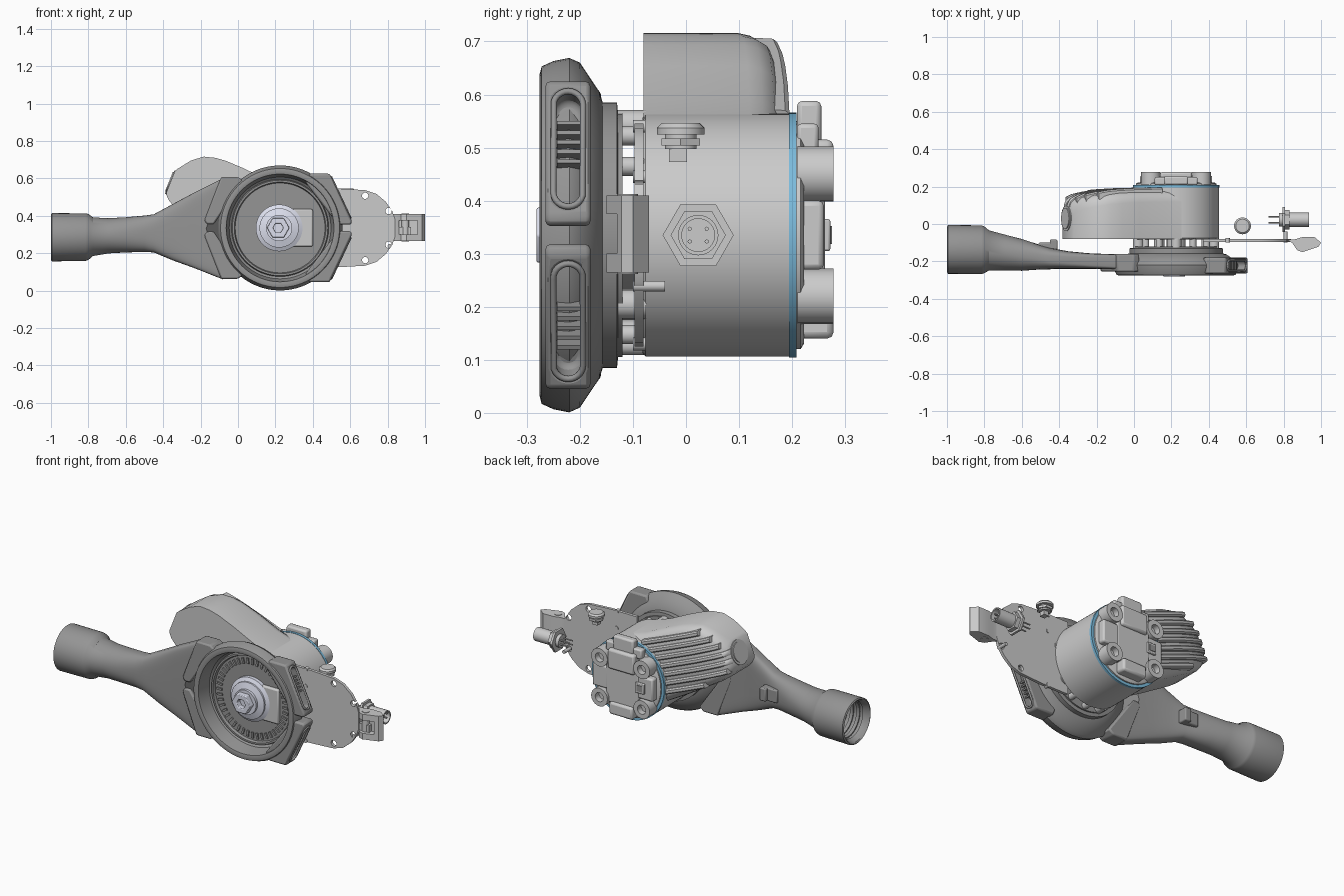
import bpy, bmesh
from math import sin, cos, pi, copysign
from mathutils import Vector

if "Cube" in bpy.data.objects:
    bpy.data.objects.remove(bpy.data.objects["Cube"])

CX, CZ = 0.225, 0.335          # main axis of the machine (runs along y)
MAP = {'y': lambda a, b, c: (a, c, b), 'z': lambda a, b, c: (a, b, c), 'x': lambda a, b, c: (c, a, b)}

def mat(name, col):
    m = bpy.data.materials.new(name)
    m.diffuse_color = (*col, 1)
    m.use_nodes = True
    m.node_tree.nodes["Principled BSDF"].inputs["Base Color"].default_value = m.diffuse_color
    return m
BLUE = mat("blue", (0.2, 0.5, 0.72))
STEEL = mat("pale_steel", (0.72, 0.74, 0.85))
DARK = mat("dark_grey", (0.3, 0.3, 0.3))

def finish(name, bm, bevel=0, m=None):
    bmesh.ops.remove_doubles(bm, verts=bm.verts, dist=1e-5)
    bmesh.ops.recalc_face_normals(bm, faces=bm.faces)
    me = bpy.data.meshes.new(name)
    bm.to_mesh(me)
    bm.free()
    o = bpy.data.objects.new(name, me)
    bpy.context.collection.objects.link(o)
    if m:
        me.materials.append(m)
    if bevel:
        b = o.modifiers.new("bevel", 'BEVEL')
        b.width, b.segments, b.limit_method = bevel, 2, 'ANGLE'
    return o

def loft(name, sections, caps=True, **kw):
    bm = bmesh.new()
    rings = [[bm.verts.new(p) for p in s] for s in sections]
    n = len(rings[0])
    for A, B in zip(rings, rings[1:]):
        for i in range(n):
            j = (i + 1) % n
            bm.faces.new((A[i], A[j], B[j], B[i]))
    if caps:
        bm.faces.new(rings[0])
        bm.faces.new(rings[-1])
    return finish(name, bm, **kw)

def lathe(name, prof, c=(CX, CZ), axis='y', segs=72, **kw):
    secs = [[MAP[axis](c[0] + r * cos(2 * pi * i / segs), c[1] + r * sin(2 * pi * i / segs), h)
             for i in range(segs)] for r, h in prof]
    bm = bmesh.new()
    for A, B in zip(secs, secs[1:]):
        for i in range(segs):
            j = (i + 1) % segs
            bm.faces.new([bm.verts.new(p) for p in (A[i], A[j], B[j], B[i])])
    bmesh.ops.remove_doubles(bm, verts=bm.verts, dist=1e-5)
    bmesh.ops.dissolve_degenerate(bm, edges=bm.edges, dist=1e-5)
    return finish(name, bm, **kw)

def cyl(name, c, r, lo, hi, axis='y', segs=24, hole=0, **kw):
    return lathe(name, [(hole, lo), (r, lo), (r, hi), (hole, hi), (hole, lo)] if hole else
                 [(0, lo), (r, lo), (r, hi), (0, hi)], c, axis, segs, **kw)

def prism(name, pts, lo, hi, axis='y', **kw):
    return loft(name, [[MAP[axis](a, b, h) for a, b in pts] for h in (lo, hi)], **kw)

def box(name, x, y, z, **kw):
    return prism(name, [(x[0], y[0]), (x[1], y[0]), (x[1], y[1]), (x[0], y[1])], z[0], z[1], 'z', **kw)

def cut(o, cutter):
    md = o.modifiers.new("cut", 'BOOLEAN')
    md.object, md.operation, md.solver = cutter, 'DIFFERENCE', 'EXACT'
    bpy.context.view_layer.objects.active = o
    bpy.ops.object.modifier_apply(modifier=md.name)
    bpy.data.objects.remove(cutter)

def flip(pts):
    return [(a, 2 * CZ - b) for a, b in pts]

# shroud bowl with recessed front floor
lathe("shroud_bowl", [(0, -.12), (.23, -.12), (.23, -.128), (.25, -.13), (.25, -.157), (.27, -.163),
      (.325, -.2), (.334, -.22), (.328, -.25), (.318, -.272), (.303, -.276), (.288, -.272), (.283, -.25),
      (.272, -.195), (.26, -.185), (.255, -.2), (.245, -.2), (.24, -.185), (0, -.185)], segs=96, m=DARK)
for i in range(44):
    a = 2 * pi * i / 44
    d, t = Vector((cos(a), sin(a))), Vector((-sin(a), cos(a)))
    c = Vector((CX, CZ))
    prism("floor_vent_rib", [c + d * r + t * s for r, s in ((.195, -.006), (.228, -.006), (.228, .006), (.195, .006))],
          -.193, -.18, m=DARK)

# spindle hub and clamp pad
box("spindle_pad", (.2, .40), (-.205, -.18), (.235, .435), bevel=.008)
lathe("spindle_washer", [(0, -.18), (.125, -.18), (.125, -.205), (.105, -.215), (.105, -.225), (.07, -.235), (.07, -.25), (0, -.25)],
      (CX - .005, CZ), m=STEEL)
cyl("spindle_nut", (CX - .01, CZ), .06, -.282, -.245, segs=6, hole=.028, bevel=.004, m=STEEL)

# right wings of the shroud with vent slots
wing = [(.38, .625), (.49, .625), (.61, .37), (.603, .352), (.535, .352), (.36, .58)]
P, Q = Vector((.61, .37)), Vector((.49, .625))
for f in (lambda p: p, flip):
    w = prism("shroud_wing", f(wing), -.265, -.18, bevel=.01, m=DARK)
    p, q = (Vector(v) for v in f([P, Q]))
    mid, d = (p + q) / 2, (q - p).normalized()
    n = Vector((d.y, -d.x))
    n = n if n.x > 0 else -n
    def stadium(off):
        out = []
        for i in range(24):
            a = 2 * pi * i / 24
            s = .09 * copysign(1, cos(a)) + .03 * cos(a)
            h = mid + d * s + n * off
            out.append((h.x, -.222 + .028 * sin(a), h.y))
        return out
    cut(w, loft("slot_cutter", [stadium(-.05), stadium(.03)]))
    cu = bpy.data.curves.new("slot_lip", 'CURVE')
    cu.dimensions, cu.bevel_depth, cu.bevel_resolution = '3D', .006, 2
    sp = cu.splines.new('POLY')
    sp.points.add(23)
    for pt, v in zip(sp.points, stadium(0)):
        pt.co = (*v, 1)
    sp.use_cyclic_u = True
    cu.materials.append(DARK)
    bpy.context.collection.objects.link(bpy.data.objects.new("slot_lip", cu))
    for k in range(5):
        g = mid + d * (-.02 + k * .02)
        prism("slot_fin", [g + d * a + n * b for a, b in ((-.004, -.05), (.004, -.05), (.004, -.012), (-.004, -.012))],
              -.243, -.2, m=DARK)
    # left collar strips where the duct meets the bowl
    prism("duct_collar", f([(-.09, .607), (0, .607), (.03, .585), (-.10, .40), (-.13, .355), (-.165, .355), (-.18, .375)]),
          -.255, -.16, bevel=.008, m=DARK)

# suction duct: threaded cuff, neck, flat funnel
def sec(x, cy, cz, ry, rz, n=2, k=0):
    out = []
    for i in range(48):
        a = 2 * pi * i / 48
        c, s = cos(a), sin(a)
        y = ry * copysign(abs(c) ** (2 / n), c)
        z = rz * copysign(abs(s) ** (2 / n), s)
        out.append((x + k * abs(z), cy + y, cz + z))
    return out
bore = [sec(-.80 - i * .02, -.137, .286, r, r) for i in range(9) for r in ((.105, .112) if i % 2 else (.112, .105))]
loft("suction_duct", [sec(-.70, -.15, .29, .085, .085), sec(-.78, -.138, .287, .09, .09)] + bore + [
    sec(-.995, -.136, .285, .116, .116), sec(-1, -.136, .285, .12, .123), sec(-.995, -.136, .285, .13, .129),
    sec(-.815, -.137, .286, .13, .127), sec(-.80, -.138, .287, .125, .123), sec(-.775, -.141, .288, .107, .103),
    sec(-.69, -.153, .293, .096, .094), sec(-.6, -.165, .298, .085, .094, 2.2), sec(-.5, -.178, .304, .065, .097, 2.6),
    sec(-.45, -.185, .306, .057, .102, 3), sec(-.35, -.193, .312, .047, .15, 4),
    sec(-.25, -.198, .322, .042, .2, 6, .06), sec(-.17, -.202, .33, .04, .27, 10, .33)], m=DARK)
box("duct_clip_base", (-.51, -.41), (-.15, -.1), (.27, .345), bevel=.006, m=DARK)
box("duct_clip_hook", (-.45, -.41), (-.15, -.083), (.27, .345), bevel=.006, m=DARK)

# motor housing, blue seal ring, open neck with posts
lathe("motor_housing", [(0, -.082), (.222, -.082), (.229, -.076), (.229, .195), (0, .195)], segs=96)
lathe("seal_ring", [(0, .194), (.231, .194), (.231, .208), (0, .208)], segs=96, m=BLUE)
for i in range(14):
    a = 2 * pi * (i + .5) / 14
    cyl("neck_post", (CX + .208 * cos(a), CZ + .208 * sin(a)), .018 if i % 3 else .028, -.13, -.075, segs=16)
cyl("spindle_shaft", (CX, CZ), .05, -.13, -.075)

# grille lobe: lofted along its own axis (u outward, v across)
def W(u, v, y):
    return (CX - .93 * u + .37 * v, y, CZ + .37 * u + .93 * v)
ST = [(0, -.2, .226, .193), (.155, -.17, .214, .193), (.3, -.15, .224, .19), (.4, -.134, .226, .185),
      (.46, -.124, .22, .18), (.52, -.114, .203, .17), (.575, -.1, .159, .158), (.608, -.082, .115, .143),
      (.626, -.064, .09, .125), (.634, -.05, .075, .11)]
body = []
for u, lo, hi, y in ST:
    y -= .014
    body.append([W(u, v, h) for v, h in ((lo, -.08), (hi, -.08), (hi, y - .06), (hi - .006, y - .035),
                 (hi - .02, y - .013), (hi - .045, y), (lo + .045, y), (lo + .02, y - .013),
                 (lo + .006, y - .035), (lo, y - .06))])
loft("grille_lobe", body)
for i in range(7):
    v = -.105 + i * .047
    run = [s for s in ST[1:] if s[1] + .012 < v < s[2] - .012]
    secs = [[W(u, v + a, y + b) for a, b in ((-.016, -.04), (-.014, -.006), (-.007, .002), (.007, .002), (.014, -.006), (.016, -.04))]
            for u, lo, hi, y in run]
    loft("grille_rib", secs)
for r, h in ((.068, .638), (.056, .643)):
    loft("lobe_end_button", [[W(u, .01 + r * cos(2 * pi * k / 32), .03 + r * sin(2 * pi * k / 32)) for k in range(32)]
                             for u in (.6, h)])

# rear battery interface
lathe("rear_disc", [(0, .2), (.215, .2), (.215, .216), (.205, .222), (0, .222)])
box("rear_plate", (.12, .33), (.21, .262), (.2, .47), bevel=.008)
box("rear_top_block", (.14, .31), (.21, .278), (.40, .515), bevel=.012)
box("rear_bottom_block", (.15, .30), (.21, .278), (.14, .21), bevel=.012)
for sx in (-1, 1):
    box("rear_side_bar", sorted((CX + sx * .09, CX + sx * .193)), (.21, .26), (.27, .4), bevel=.01)
    for sz in (-1, 1):
        c = (CX + sx * .135, CZ + sz * .115)
        cyl("rear_screw_boss", c, .052, .21, .278, hole=.026)
        cyl("rear_screw", c, .027, .21, .245, segs=6)
box("rear_socket", (.08, .135), (.22, .272), (.305, .365), bevel=.004)
box("socket_opening", (.09, .125), (.22, .275), (.318, .352), m=DARK)
box("latch_base", (.11, .34), (.209, .25), (.49, .545), bevel=.008)
box("latch_tab", (.16, .29), (.209, .255), (.5, .588), bevel=.01)

# side mounting plate with holes and screws
half = [(.37, .545), (.54, .545), (.68, .537), (.74, .517), (.79, .475), (.825, .425), (.84, .38)]
plate = prism("side_plate", half + flip(half)[::-1], -.097, -.08)
for x, z in ((.68, .507), (.805, .425)):
    for zz in (z, 2 * CZ - z):
        cut(plate, cyl("hole_cutter", (x, zz), .017, -.12, -.05))
cyl("plate_pin", (.81, .239), .01, -.1, -.04)
for z in (.445, .13, .54):
    cyl("plate_screw", (.5, z), .012, -.1, -.076)

# lever at the plate's end
lever = prism("lever", [(.81, -.082), (.845, -.1), (.872, -.14), (.9, -.15), (.985, -.122), (1, -.1), (.965, -.07),
                        (.9, -.07), (.86, -.082)], .265, .41, 'z')
cut(lever, prism("window_cutter", [(.862, .3), (.96, .3), (.96, .375), (.862, .375)], -.2, -.1))
cyl("lever_pin", (.895, -.11), .02, .262, .413, 'z')
box("lever_catch", (.862, .925), (-.125, -.09), (.3, .34))

# round connector with hex flange and pins
K = (.023, CZ)
cyl("connector_flange", K, .067, .795, .808, 'x', 6)
cyl("connector_nut", K, .052, .808, .832, 'x', 6)
lathe("connector_shell", [(0, .80), (.038, .80), (.038, .935), (.031, .935), (.031, .9), (0, .9)], K, 'x', 32)
cyl("connector_rear", K, .036, .775, .80, 'x')
for dy, dz in ((-.016, .012), (.016, .012), (-.016, -.012), (.016, -.012)):
    cyl("connector_pin", (K[0] + dy, K[1] + dz), .004, .72, .925, 'x', 8)

# push button
B = (.58, -.01)
lathe("push_button", [(0, .497), (.03, .497), (.03, .525), (.045, .525), (.045, .537), (.036, .546), (0, .546)], B, 'z', 32)
cyl("button_nut", B, .042, .504, .517, 'z', 6)
box("button_stem", (.565, .595), (-.032, .002), (.473, .5))

# smooth shading with sharp edges kept
bpy.ops.object.select_all(action='DESELECT')
for o in bpy.data.objects:
    if o.type == 'MESH':
        o.select_set(True)
        bpy.context.view_layer.objects.active = o
bpy.ops.object.shade_smooth_by_angle(angle=0.6)
